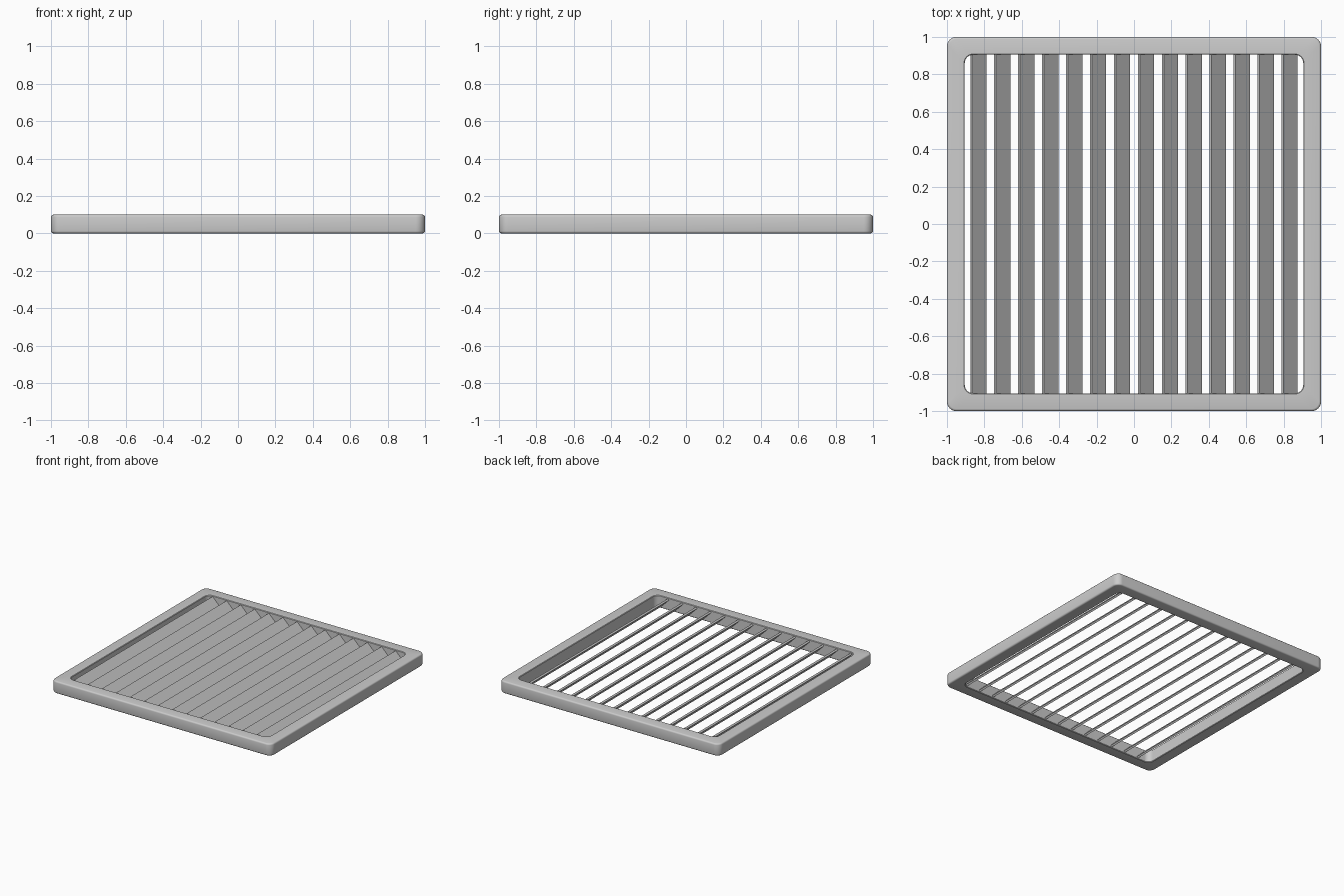
import bpy, bmesh
from math import sin, cos, pi, radians

if "Cube" in bpy.data.objects:
    bpy.data.objects.remove(bpy.data.objects["Cube"])

H = 0.10            # frame height
INNER = 0.905       # half-width of the opening
COUNT, FIRST = 14, -0.832


def link(bm, name):
    bmesh.ops.recalc_face_normals(bm, faces=bm.faces)
    me = bpy.data.meshes.new(name)
    bm.to_mesh(me)
    bm.free()
    ob = bpy.data.objects.new(name, me)
    bpy.context.collection.objects.link(ob)
    bpy.ops.object.select_all(action='DESELECT')
    ob.select_set(True)
    bpy.context.view_layer.objects.active = ob
    bpy.ops.object.shade_smooth_by_angle(angle=radians(35))
    return ob


def ring(bm, half, r, z, seg=8):
    """Rounded square loop of vertices."""
    out = []
    for k in range(4):
        a0 = k * pi / 2
        sx = 1 if k in (0, 3) else -1
        sy = 1 if k < 2 else -1
        for i in range(seg + 1):
            a = a0 + pi / 2 * i / seg
            out.append(bm.verts.new((sx * (half - r) + r * cos(a),
                                     sy * (half - r) + r * sin(a), z)))
    return out


# Outer frame: cross-section of (half-width, corner radius, z) swept round a rounded square
b = 0.012
profile = []
for c in range(2):
    for i in range(4):
        a = -pi / 2 + c * pi / 2 + pi / 6 * i
        d = b * (1 - cos(a))
        profile.append((1 - d, 0.05 - d, (H - b if c else b) + b * sin(a)))
e = 0.004
profile += [(INNER + e, 0.045 + e, H), (INNER, 0.045, H - e),
            (INNER, 0.045, e), (INNER + e, 0.045 + e, 0)]
bm = bmesh.new()
rings = [ring(bm, *p) for p in profile]
for j, r0 in enumerate(rings):
    r1 = rings[(j + 1) % len(rings)]
    n = len(r0)
    for i in range(n):
        bm.faces.new((r0[i], r0[(i + 1) % n], r1[(i + 1) % n], r1[i]))
link(bm, "outer_frame")

# Louvre slats: thin boards tilted 45 degrees, high on the left side
pitch = -2 * FIRST / (COUNT - 1)
for k in range(COUNT):
    bm = bmesh.new()
    bmesh.ops.create_cube(bm, size=1)
    bmesh.ops.scale(bm, vec=(0.108, 2 * INNER + 0.02, 0.015), verts=bm.verts)
    slat = link(bm, f"slat_{k + 1}")
    slat.location = (FIRST + k * pitch, 0, H / 2)
    slat.rotation_euler = (0, radians(45), 0)
